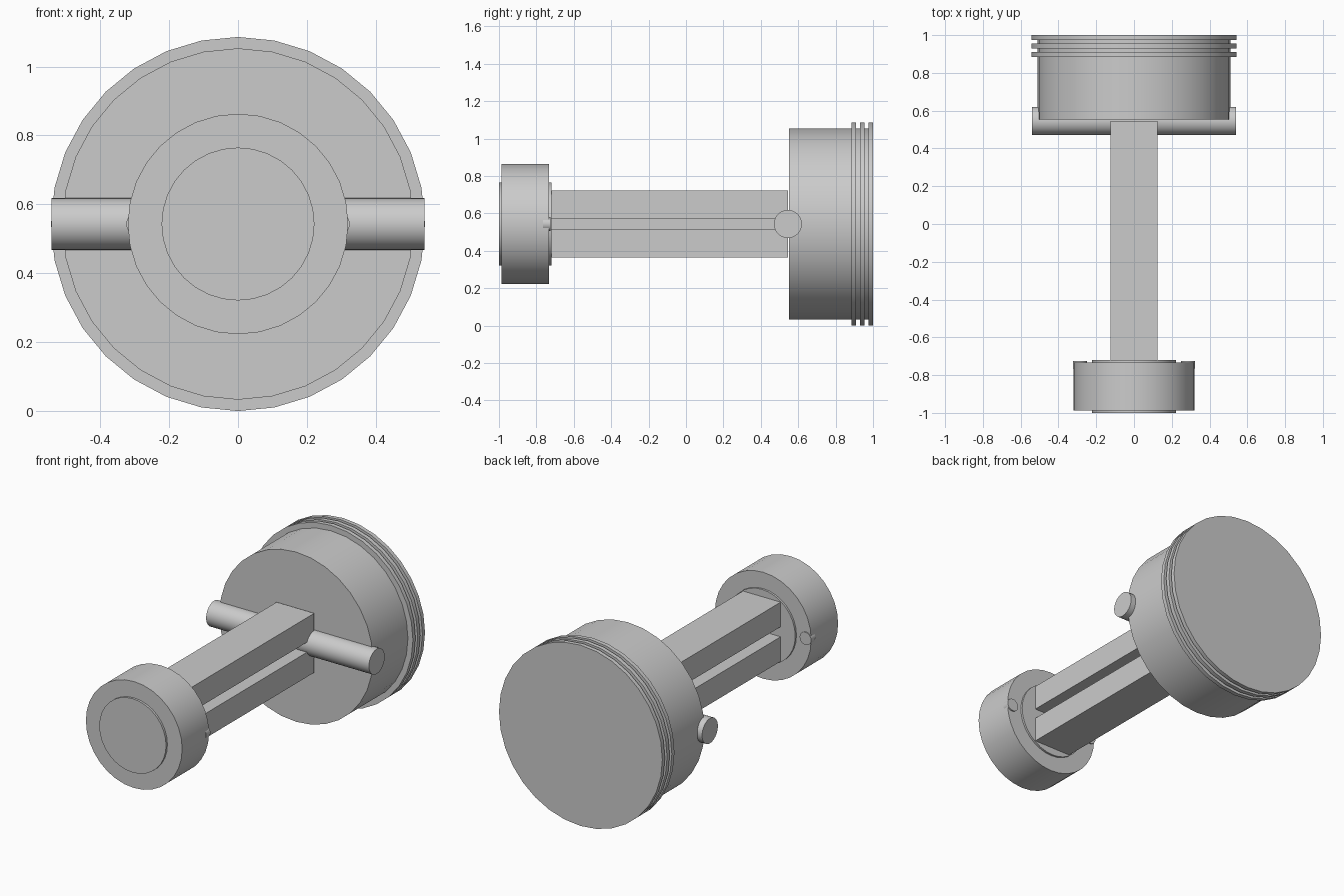
import bpy
import bmesh
import math
from mathutils import Matrix

cube = bpy.data.objects.get("Cube")
if cube:
    bpy.data.objects.remove(cube, do_unlink=True)

AXIS_Z = 0.543

metal = bpy.data.materials.new("grey metal")
metal.use_nodes = True
GREY = (0.6, 0.6, 0.6, 1)
metal.diffuse_color = GREY
metal.node_tree.nodes["Principled BSDF"].inputs["Base Color"].default_value = GREY


def finish(name, bm):
    """Turn a bmesh into a shaded object with the metal material."""
    bmesh.ops.recalc_face_normals(bm, faces=bm.faces)
    mesh = bpy.data.meshes.new(name)
    bm.to_mesh(mesh)
    bm.free()
    mesh.materials.append(metal)
    obj = bpy.data.objects.new(name, mesh)
    bpy.context.collection.objects.link(obj)
    bpy.ops.object.select_all(action="DESELECT")
    obj.select_set(True)
    bpy.context.view_layer.objects.active = obj
    bpy.ops.object.shade_smooth_by_angle(angle=math.radians(30))


def cylinder(name, radius, start, end, axis="Y", x=0, y=0):
    """Closed cylinder running from start to end along the X or Y axis."""
    bm = bmesh.new()
    bmesh.ops.create_cone(bm, cap_ends=True, segments=32, radius1=radius,
                          radius2=radius, depth=end - start)
    middle = (start + end) / 2
    turn = Matrix.Rotation(math.pi / 2, 4, "X" if axis == "Y" else "Y")
    place = (x, middle, AXIS_Z) if axis == "Y" else (middle, y, AXIS_Z)
    bmesh.ops.transform(bm, matrix=Matrix.Translation(place) @ turn, verts=bm.verts)
    finish(name, bm)


# Piston head with three rings
cylinder("piston_head", 0.51, 0.552, 0.998)
for i, start in enumerate((0.885, 0.93, 0.975)):
    cylinder(f"piston_ring_{i + 1}", 0.543, start, start + 0.025)

# Wrist pin across the head
cylinder("wrist_pin", 0.075, -0.541, 0.541, axis="X", y=0.545)

# Connecting rod: H-shaped section extruded along its length
half_width, half_height, web, gap = 0.125, 0.178, 0.04, 0.03
quarter = [(half_width, half_height), (half_width, gap), (web, gap)]
right = quarter + [(x, -z) for x, z in reversed(quarter)]
section = right + [(-x, -z) for x, z in right]
bm = bmesh.new()
face = bm.faces.new([bm.verts.new((x, -0.74, AXIS_Z + z)) for x, z in section])
extruded = bmesh.ops.extrude_face_region(bm, geom=[face])["geom"]
bmesh.ops.translate(bm, vec=(0, 1.285, 0),
                    verts=[v for v in extruded if isinstance(v, bmesh.types.BMVert)])
finish("connecting_rod", bm)

# Big end: outer collar, crank journal and two bolts
cylinder("big_end_collar", 0.32, -0.987, -0.732)
cylinder("crank_journal", 0.222, -1.0, -0.72)
for side, name in ((1, "left"), (-1, "right")):
    cylinder(f"{name}_bolt", 0.038, -0.765, -0.725, x=side * 0.286)
